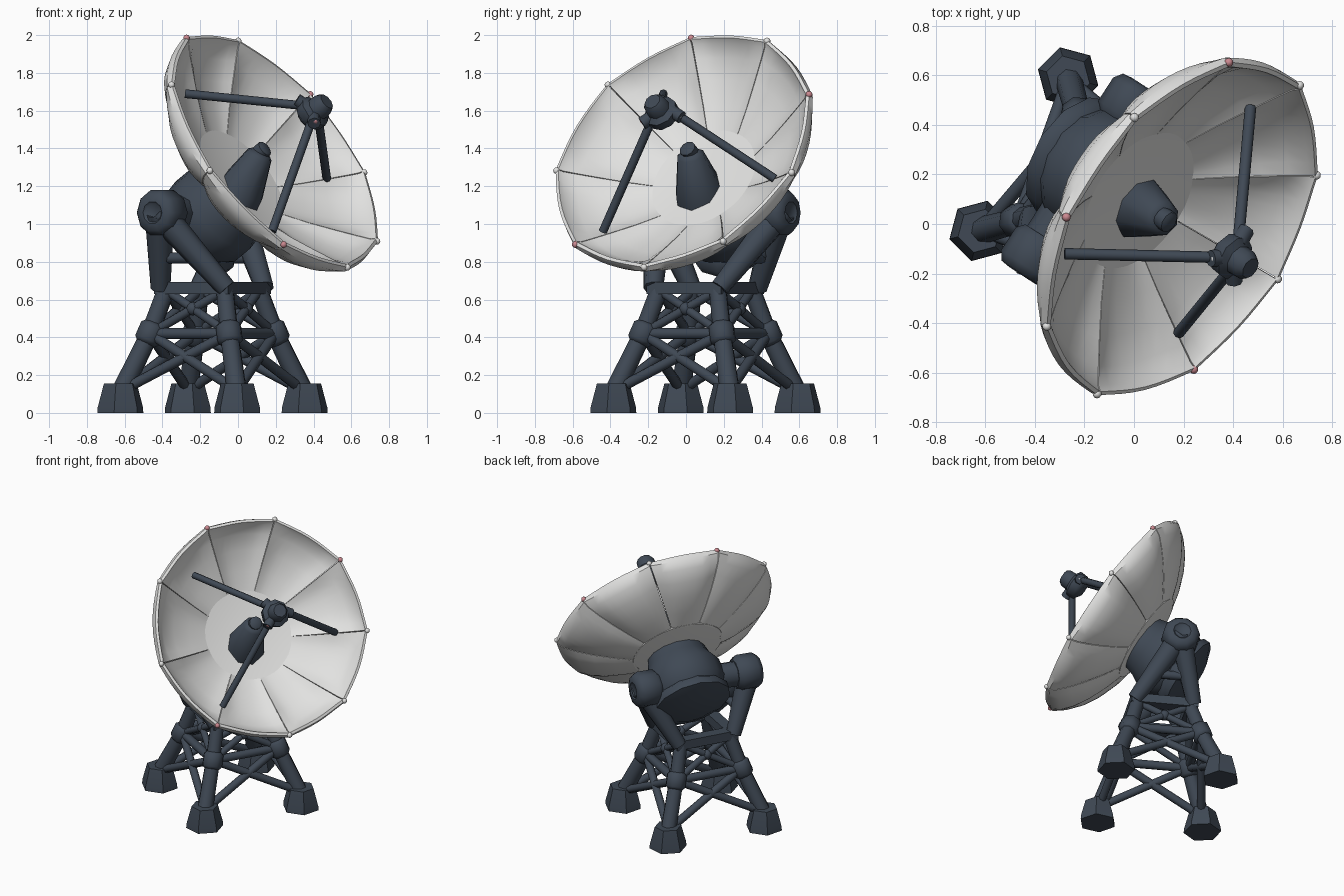
import bpy, bmesh, math
from mathutils import Vector as V

if "Cube" in bpy.data.objects:
    bpy.data.objects.remove(bpy.data.objects["Cube"])

def mat(name, c):
    m = bpy.data.materials.new(name)
    m.diffuse_color = (*c, 1)
    m.use_nodes = True
    m.node_tree.nodes["Principled BSDF"].inputs["Base Color"].default_value = m.diffuse_color
    return m

DARK = mat("dark slate", (0.05, 0.066, 0.09))
LIGHT = mat("dish grey", (0.76, 0.76, 0.75))
PINK = mat("pink marker", (0.6, 0.25, 0.28))

# dish frame: N points along the beam, U sideways, W up the dish face
az, el = math.radians(-33), math.radians(35)
N = V((math.cos(el) * math.cos(az), math.cos(el) * math.sin(az), math.sin(el)))
U = V((-math.sin(az), math.cos(az), 0))
W = N.cross(U)
C = V((0.197, -0.014, 1.39))     # centre of the rim plane
A = V((0.195, 0.0, 1.42))        # feed axis
T = V((-0.135, 0.103, 0))        # tower centre
M = V((-0.205, 0.175, 1.06))     # elevation axle centre

def finish(name, bm, m, angle=50):
    bmesh.ops.remove_doubles(bm, verts=bm.verts, dist=1e-5)
    bmesh.ops.recalc_face_normals(bm, faces=bm.faces)
    me = bpy.data.meshes.new(name)
    bm.to_mesh(me)
    bm.free()
    me.materials.append(m)
    me.shade_smooth()
    me.set_sharp_from_angle(angle=math.radians(angle))
    ob = bpy.data.objects.new(name, me)
    bpy.context.collection.objects.link(ob)
    return ob

def lathe(name, prof, origin, axis, sides=8, m=DARK, phase=0.0, angle=50):
    """Revolve (radius, height) pairs about an axis, closing both ends."""
    bm = bmesh.new()
    q = V(axis).to_track_quat('Z', 'Y')
    prof = [(0, prof[0][1])] + list(prof) + [(0, prof[-1][1])]
    rows = []
    for k in range(sides):
        a = phase + 2 * math.pi * k / sides
        rows.append([bm.verts.new(V(origin) + q @ V((r * math.cos(a), r * math.sin(a), t)))
                     for r, t in prof])
    for k in range(sides):
        p, s = rows[k], rows[(k + 1) % sides]
        for j in range(len(prof) - 1):
            bm.faces.new((p[j], s[j], s[j + 1], p[j + 1]))
    return finish(name, bm, m, angle)

def tube(name, a, b, r, r2=None, sides=8, m=DARK):
    a, b = V(a), V(b)
    return lathe(name, [(r, 0), (r2 or r, (b - a).length)], a, b - a, sides, m)

def ball(name, p, r, m, seg=10):
    bm = bmesh.new()
    bmesh.ops.create_uvsphere(bm, u_segments=seg, v_segments=6, radius=r)
    bmesh.ops.translate(bm, verts=bm.verts, vec=p)
    return finish(name, bm, m, 60)

def dish_pt(r, t, deg):
    a = math.radians(deg)
    return C + U * (r * math.sin(a) - 0.006) + W * (r * math.cos(a)) + N * t

# ---- dish: nine pillowed panels, straight along the seams, bulging back between
MID = [(0.30, -0.256), (0.43, -0.215), (0.56, -0.155), (0.66, -0.09), (0.71, -0.025),
       (0.722, 0.008), (0.74, 0.004), (0.748, -0.035), (0.718, -0.095),
       (0.65, -0.158), (0.555, -0.215), (0.43, -0.268), (0.30, -0.305)]
SEAM = [(0.30, -0.256), (0.43, -0.19), (0.56, -0.115), (0.66, -0.055), (0.725, -0.014),
        (0.742, 0.008), (0.76, 0.004), (0.766, -0.025), (0.735, -0.065),
        (0.66, -0.12), (0.56, -0.18), (0.43, -0.245), (0.30, -0.30)]
NODES = [-16.5, 21, 61.5, 101, 141, 177, 216.5, 260, 304, 343.5]
SEG = 8
for i in range(9):
    bm = bmesh.new()
    rows = []
    d0, d1 = NODES[i] + 0.2, NODES[i + 1] - 0.2
    for s in range(SEG + 1):
        f = s / SEG
        w = 1 - abs(2 * f - 1) ** 3
        rows.append([bm.verts.new(dish_pt(r0 + (r1 - r0) * w, t0 + (t1 - t0) * w,
                                          d0 + (d1 - d0) * f))
                     for (r0, t0), (r1, t1) in zip(SEAM, MID)])
    n = len(MID)
    for p, s in zip(rows, rows[1:]):
        for j in range(n):
            bm.faces.new((p[j], s[j], s[(j + 1) % n], p[(j + 1) % n]))
    for row in (rows[0], rows[-1]):
        for j in range(n // 2):
            k = n - 1 - j
            ring = [row[j], row[j + 1], row[k - 1], row[k]]
            bm.faces.new(list(dict.fromkeys(ring)))
    finish(f"dish_panel_{i}", bm, LIGHT, 40)
    ball(f"rim_marker_{i}", dish_pt(0.757, 0.0, NODES[i]), 0.018,
         PINK if i in (0, 2, 6) else LIGHT)

# dish floor
lathe("dish_floor", [(0.15, -0.32), (0.315, -0.302), (0.315, -0.253), (0.16, -0.275)],
      C - 0.006 * U, N, 36, LIGHT)

# ---- central horn, tilted above the dish axis
H0, H1 = V((-0.01, 0.08, 1.13)), V((0.125, 0.018, 1.385))
lathe("central_horn", [(0.135, -0.02), (0.132, 0.06), (0.075, 0.27), (0.05, 0.29)],
      H0, H1 - H0, 8)
lathe("horn_cap", [(0.045, -0.02), (0.045, 0.025), (0.03, 0.035)], H1, N, 10)

# ---- feed head and its three struts
lathe("feed_head", [(0.05, 0.23), (0.09, 0.26), (0.095, 0.31), (0.065, 0.33),
                    (0.062, 0.375), (0.045, 0.4)], A, N, 9)
STRUTS = [((-0.28, -0.12, 1.69), (0.36, -0.135, 1.625), LIGHT, (0.33, -0.14, 1.655)),
          ((0.18, -0.44, 0.96), (0.40, -0.17, 1.575), PINK, (0.41, -0.225, 1.55)),
          ((0.47, 0.47, 1.24), (0.42, -0.08, 1.6), LIGHT, (0.45, -0.04, 1.575))]
for i, (a, b, m, p) in enumerate(STRUTS):
    tube(f"feed_strut_{i}", a, b, 0.023)
    ball(f"feed_marker_{i}", V(p), 0.02, m)
    tube(f"strut_socket_{i}", V(p) + (V(a) - V(b)).normalized() * 0.02, b, 0.035)

# ---- elevation housing behind the dish
lathe("elevation_housing", [(0.23, -0.64), (0.265, -0.58), (0.265, -0.46), (0.22, -0.38),
                            (0.2, -0.31)], C - 0.055 * W, N, 14)
lathe("rear_cover", [(0.16, -0.735), (0.27, -0.69), (0.27, -0.64), (0.2, -0.58)],
      C - 0.07 * W, N, 12)
tube("elevation_axle", M - 0.37 * U, M + 0.37 * U, 0.09)

# ---- tower geometry: four corners
def corner(k, r, z):
    a = math.radians(15 + 90 * k)
    return T + V((r * math.cos(a), r * math.sin(a), z))

# trunnion drums and yoke arms
for name, s, ks in (("left", -1, (2, 3)), ("right", 1, (0, 1))):
    p = M + 0.385 * s * U
    lathe(f"trunnion_{name}", [(0.1, -0.11), (0.125, -0.08), (0.125, 0.03), (0.1, 0.065),
                               (0.06, 0.07), (0.05, 0.06)], p, s * U, 10)
    for k in ks:
        tube(f"yoke_arm_{name}_{k}", corner(k, 0.285, 0.66), p, 0.052, 0.08)
    tube(f"yoke_cross_{name}", (corner(ks[0], 0.285, 0.66) * 0.6 + p * 0.4),
         (corner(ks[1], 0.285, 0.66) * 0.6 + p * 0.4), 0.03)

# ---- tower: feet, legs, nodes, frame and braces on each side
for k in range(4):
    foot, node, top = corner(k, 0.495, 0.12), corner(k, 0.343, 0.42), corner(k, 0.255, 0.65)
    n_foot, n_node, n_top = (corner(k + 1, 0.495, 0.12), corner(k + 1, 0.343, 0.42),
                             corner(k + 1, 0.255, 0.65))
    lathe(f"foot_{k}", [(0.126, 0), (0.124, 0.03), (0.09, 0.155)], corner(k, 0.505, 0), (0, 0, 1),
          6, phase=math.radians(15 + 90 * k))
    tube(f"lower_leg_{k}", foot, node, 0.055, 0.05)
    tube(f"upper_leg_{k}", node, top, 0.05, 0.048)
    d = (top - foot).normalized()
    lathe(f"leg_node_{k}", [(0.05, -0.06), (0.07, -0.04), (0.07, 0.04), (0.05, 0.06)], node, d, 8)
    tube(f"mid_rail_{k}", node, n_node, 0.03)
    tube(f"lower_brace_a_{k}", foot, n_node, 0.028)
    tube(f"lower_brace_b_{k}", n_foot, node, 0.028)
    tube(f"upper_brace_a_{k}", node, n_top, 0.024)
    tube(f"upper_brace_b_{k}", n_node, top, 0.024)
    ball(f"brace_joint_{k}", (node + n_node) / 2 * 0.43 + (top + n_top) / 2 * 0.57, 0.036, DARK, 8)

    # square turntable frame, mitred beams
    bm = bmesh.new()
    a = [bm.verts.new(corner(j, r, z)) for j in (k, k + 1)
         for r, z in ((0.322, 0.63), (0.322, 0.694), (0.21, 0.694), (0.21, 0.63))]
    for j in range(4):
        bm.faces.new((a[j], a[(j + 1) % 4], a[4 + (j + 1) % 4], a[4 + j]))
    finish(f"turntable_beam_{k}", bm, DARK)
